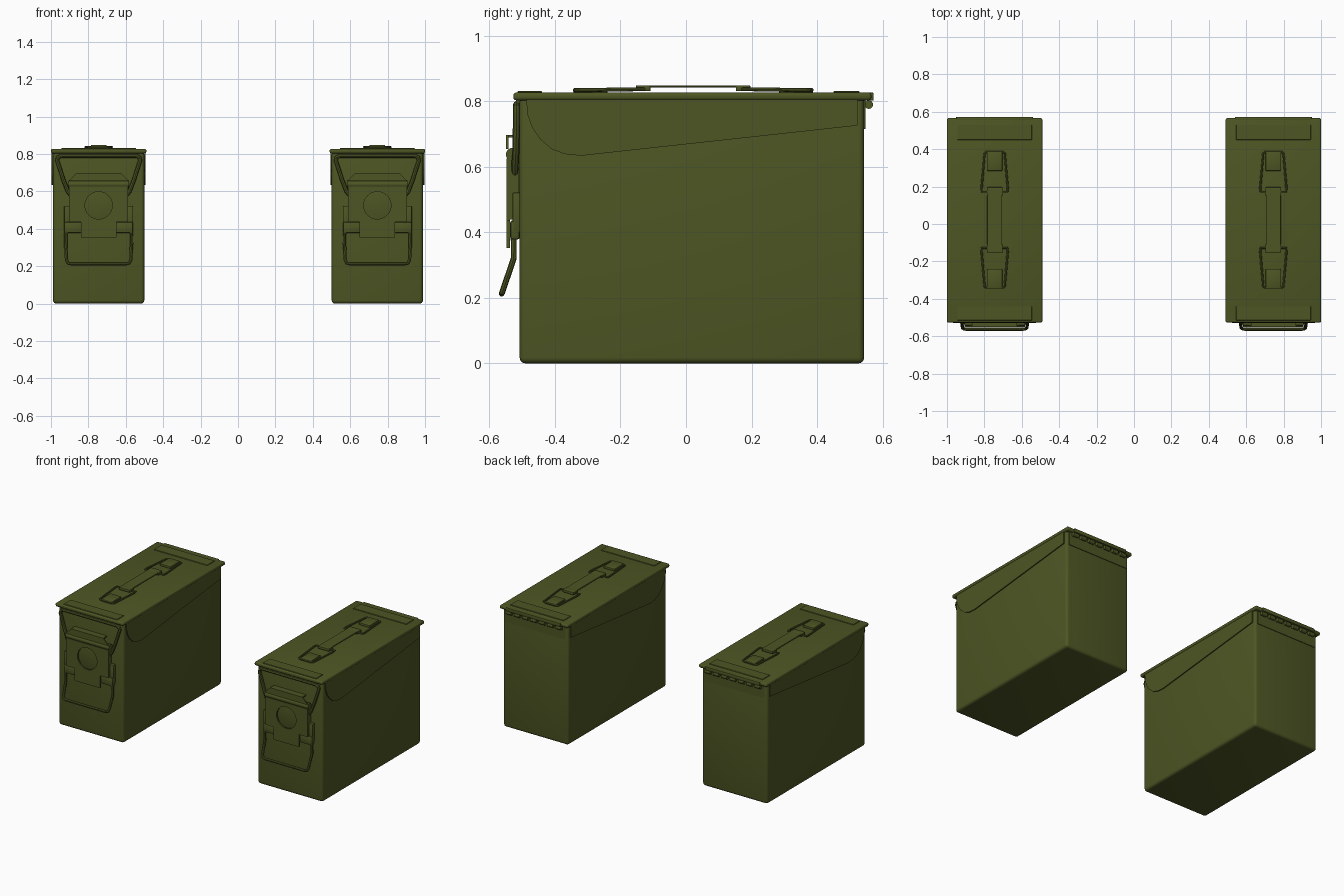
import bpy, bmesh, math
from mathutils import Matrix

if "Cube" in bpy.data.objects:
    bpy.data.objects.remove(bpy.data.objects["Cube"], do_unlink=True)

olive = bpy.data.materials.new("olive drab paint")
olive.use_nodes = True
colour = (0.075, 0.092, 0.017, 1)
olive.diffuse_color = colour
bsdf = olive.node_tree.nodes["Principled BSDF"]
bsdf.inputs["Base Color"].default_value = colour
bsdf.inputs["Roughness"].default_value = 0.7

OFFSET = 0.745
SIDE = Matrix.Rotation(math.pi / 2, 4, 'Z') @ Matrix.Rotation(math.pi / 2, 4, 'X')
FRONT = Matrix.Rotation(math.pi / 2, 4, 'X')
TOP = Matrix.Identity(4)


def finish(name, mesh):
    """Place the same part on both cans."""
    mesh.materials.clear()
    mesh.materials.append(olive)
    mesh.shade_smooth()
    mesh.set_sharp_from_angle(angle=math.radians(35))
    for label, x in (("right", -OFFSET), ("left", OFFSET)):
        ob = bpy.data.objects.new(f"{name}_{label}_can", mesh)
        ob.location.x = x
        bpy.context.collection.objects.link(ob)


def box(name, xs, ys, zs, bevel=0.0, segments=2):
    bm = bmesh.new()
    bmesh.ops.create_cube(bm, size=1)
    for v in bm.verts:
        v.co = [r[0] if c < 0 else r[1] for c, r in zip(v.co, (xs, ys, zs))]
    if bevel:
        bmesh.ops.bevel(bm, geom=bm.edges[:], offset=bevel, segments=segments,
                        profile=0.5, affect='EDGES')
    mesh = bpy.data.meshes.new(name)
    bm.to_mesh(mesh)
    bm.free()
    finish(name, mesh)


def cylinder(name, start, axis, radius, length, sides=16):
    bm = bmesh.new()
    turn = Matrix.Rotation(math.pi / 2, 4, 'Y' if axis == 'x' else 'X')
    bmesh.ops.create_cone(bm, cap_ends=True, segments=sides, radius1=radius,
                          radius2=radius, depth=length,
                          matrix=Matrix.Translation(start) @ turn)
    mesh = bpy.data.meshes.new(name)
    bm.to_mesh(mesh)
    bm.free()
    finish(name, mesh)


def from_curve(name, loops, closed, dims, transform, **settings):
    curve = bpy.data.curves.new(name, 'CURVE')
    curve.dimensions = dims
    for key, value in settings.items():
        setattr(curve, key, value)
    for pts in loops:
        spline = curve.splines.new('POLY')
        spline.points.add(len(pts) - 1)
        for p, co in zip(spline.points, pts):
            p.co = (*co, 0, 1) if len(co) == 2 else (*co, 1)
        spline.use_cyclic_u = closed
    ob = bpy.data.objects.new(name + "_guide", curve)
    bpy.context.collection.objects.link(ob)
    deps = bpy.context.evaluated_depsgraph_get()
    mesh = bpy.data.meshes.new_from_object(ob.evaluated_get(deps))
    bpy.data.objects.remove(ob)
    mesh.transform(transform)
    finish(name, mesh)


def plate(name, loops, thick, transform):
    from_curve(name, loops, True, '2D', transform, fill_mode='BOTH', extrude=thick / 2)


def wire(name, pts, radius, closed=False):
    from_curve(name, [pts], closed, '3D', TOP, bevel_depth=radius,
               bevel_resolution=2, use_fill_caps=True)


def mirrored(half):
    """Complete a symmetric outline from its +x half."""
    return half + [(-p[0], *p[1:]) for p in reversed(half)]


# Body and lid
box("body", (-.244, .244), (-.508, .544), (0, .815), .018, 4)
box("lid", (-.255, .255), (-.527, .566), (.803, .827), .009, 3)
for end, ys in (("front", (-.515, -.44)), ("rear", (.45, .53))):
    box(f"lid_{end}_rib", (-.2, .2), ys, (.824, .831), .002, 1)

# Side flaps hanging from the lid
flap = [(-.488, .81), (-.484, .76), (-.47, .72), (-.445, .684), (-.41, .654),
        (-.37, .639), (-.32, .634), (.523, .726), (.523, .81)]
for side, x in (("left", .248), ("right", -.248)):
    plate(f"{side}_flap", [flap], .007, Matrix.Translation((x, 0, 0)) @ SIDE)

# Rear hinge
box("hinge_leaf", (-.225, .225), (.54, .548), (.715, .805))
box("hinge_lip", (-.205, .205), (.55, .573), (.802, .827), .004)
for i in range(7):
    cylinder(f"hinge_knuckle_{i + 1}", ((i - 3) * .062, .558, .79), 'x', .013, .04)

# Front lip and upper latch bail
box("front_lip", (-.21, .21), (-.52, -.505), (.783, .806), .005)
wire("upper_bail", mirrored([(.145, -.522, .575), (.165, -.522, .6),
                             (.188, -.519, .66), (.222, -.517, .765),
                             (.218, -.517, .782), (.2, -.517, .79)]), .011)

# Latch: mount, lever with round hole, roll and top hook
box("latch_mount", (-.15, .15), (-.522, -.505), (.43, .64), .004)
for side, s in (("left", 1), ("right", -1)):
    ear = sorted((s * .152, s * .184))
    box(f"{side}_latch_ear", ear, (-.53, -.505), (.4, .522), .004)
    clip = sorted((s * .09, s * .184))
    box(f"{side}_bail_clip", clip, (-.537, -.507), (.378, .437), .008)
    box(f"{side}_lever_edge", sorted((s * .15, s * .158)), (-.546, -.512), (.44, .62))

lever = mirrored([(.095, .352), (.095, .436), (.158, .436), (.158, .625)])
hole = [(.073 * math.cos(a * math.tau / 32), .525 + .073 * math.sin(a * math.tau / 32))
        for a in range(32)]
plate("latch_lever", [lever, hole], .01, Matrix.Translation((0, -.543, 0)) @ FRONT)
cylinder("latch_roll", (0, -.53, .638), 'x', .02, .325)
hook = mirrored([(.162, .655), (.148, .668), (.12, .697)])
plate("latch_hook", [hook], .008, Matrix.Translation((0, -.546, 0)) @ FRONT)
box("latch_hook_top", (-.12, .12), (-.55, -.507), (.689, .697))

# Lower pull bail
wire("lower_bail", mirrored([(.1, -.527, .387), (.165, -.527, .387), (.176, -.526, .375),
                             (.176, -.526, .32), (.172, -.555, .235),
                             (.164, -.561, .217), (.148, -.563, .213)]), .009)

# Carry handle on top of the lid
box("handle_grip", (-.04, .04), (-.15, .192), (.842, .849), .002, 1)
for end, s in (("front", -1), ("rear", 1)):
    def along(y):
        return .022 + s * y
    loop = mirrored([(.068, along(.15), .837), (.07, along(.17), .837),
                     (.054, along(.355), .834), (.045, along(.362), .834)])
    wire(f"{end}_handle_loop", loop, .006, True)
    box(f"{end}_handle_fold", (-.042, .042), sorted((along(.13), along(.175))),
        (.831, .849), .004)
    box(f"{end}_handle_clamp", (-.041, .041), sorted((along(.262), along(.366))),
        (.824, .841), .004)
